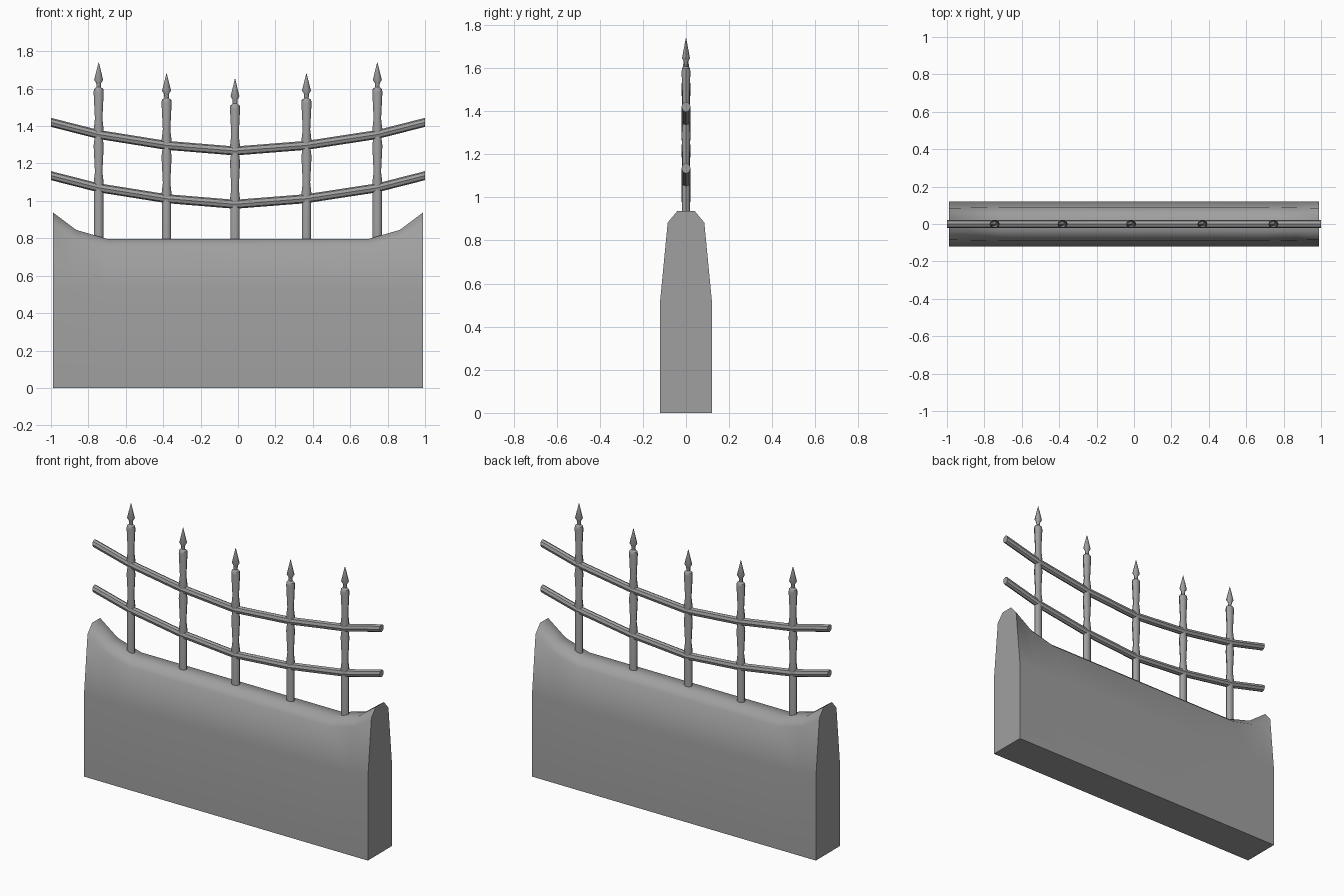
import bpy
import math

if "Cube" in bpy.data.objects:
    bpy.data.objects.remove(bpy.data.objects["Cube"], do_unlink=True)

stone = bpy.data.materials.new("plain grey")
stone.use_nodes = True
GREY = (0.35, 0.35, 0.35, 1)
stone.diffuse_color = GREY
stone.node_tree.nodes["Principled BSDF"].inputs["Base Color"].default_value = GREY


def loft(name, rings, angle):
    """Skin equal-sized rings of points and close both ends."""
    n = len(rings[0])
    last = (len(rings) - 1) * n
    faces = [(r * n + i, r * n + (i + 1) % n, (r + 1) * n + (i + 1) % n, (r + 1) * n + i)
             for r in range(len(rings) - 1) for i in range(n)]
    faces += [tuple(reversed(range(n))), tuple(range(last, last + n))]
    mesh = bpy.data.meshes.new(name)
    mesh.from_pydata([p for ring in rings for p in ring], [], faces)
    mesh.materials.append(stone)
    obj = bpy.data.objects.new(name, mesh)
    bpy.context.collection.objects.link(obj)
    bpy.ops.object.select_all(action="DESELECT")
    obj.select_set(True)
    bpy.context.view_layer.objects.active = obj
    bpy.ops.object.shade_smooth_by_angle(angle=math.radians(angle))
    return obj


def circle(sides):
    return [(math.cos(math.tau * i / sides), math.sin(math.tau * i / sides))
            for i in range(sides)]


# Wall: tapered section whose top sweeps up at both ends
def wall_section(x, top, shoulder, half):
    side = [(0.12, 0), (0.12, 0.52), (half, shoulder), (0.04, top)]
    return ([(x, y, z) for y, z in side]
            + [(x, -y, z) for y, z in reversed(side)])


stations = [(0.988, 0.937, 0.883, 0.085), (0.865, 0.845, 0.797, 0.087),
            (0.7, 0.797, 0.755, 0.09)]
wall = [wall_section(-x, *rest) for x, *rest in stations]
wall += [wall_section(x, *rest) for x, *rest in reversed(stations)]
loft("wall", wall, 60)

# Rails: two sagging octagonal bars
rail_path = [(-1, 1.135), (-0.745, 1.07), (-0.382, 1.012), (-0.016, 0.982),
             (0.366, 1.012), (0.745, 1.07), (1, 1.135)]
RAIL_GAP = 0.285
for name, lift in (("lower_rail", 0), ("upper_rail", RAIL_GAP)):
    loft(name, [[(x, 0.021 * c, z + lift + 0.024 * s) for c, s in circle(8)]
                for x, z in rail_path], 30)

# Posts: plain foot, two balusters and a spear head, as (radius, height above lower rail)
baluster = [(0.022, 0), (0.027, 0.025), (0.02, 0.085), (0.027, 0.225), (0.022, 0.265)]
profile = [(0.025, -0.02)] + baluster
profile += [(r, h + RAIL_GAP) for r, h in baluster[:-1]]
profile += [(0.025, 0.528), (0.012, 0.538), (0.013, 0.56), (0.024, 0.577), (0.001, 0.67)]
for number, (x, rail_z) in enumerate(rail_path[1:-1], 1):
    rings = [[(x + 0.025 * c, 0.02 * s, 0.75) for c, s in circle(10)]]
    rings += [[(x + r * c, 0.8 * r * s, rail_z + h) for c, s in circle(10)]
              for r, h in profile]
    loft(f"post_{number}", rings, 40)
